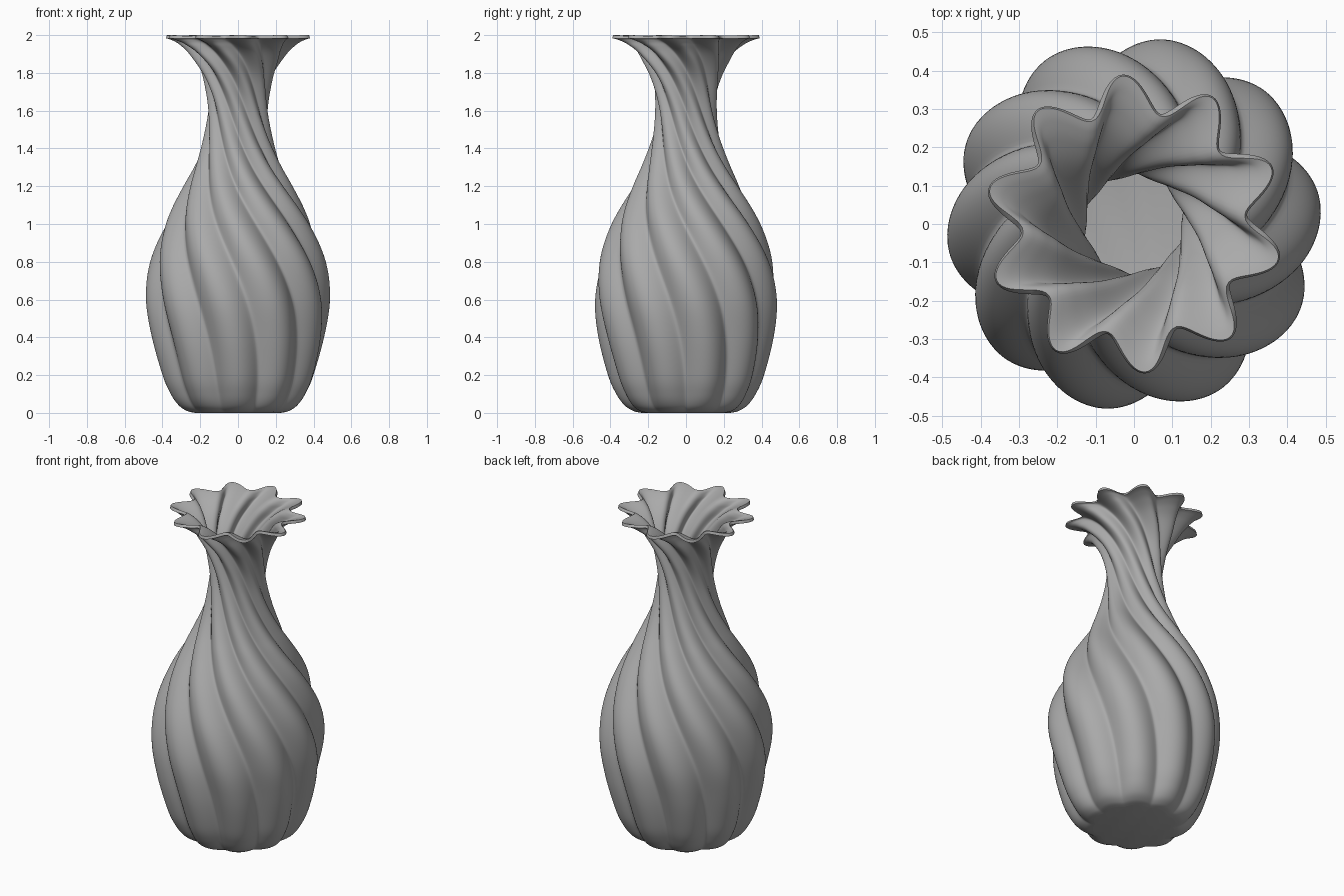
import bpy, bmesh, math

if "Cube" in bpy.data.objects:
    bpy.data.objects.remove(bpy.data.objects["Cube"])

# Profile stations: height, ridge radius, flute depth
PROFILE = [
    (0.000, 0.235, 0.016), (0.010, 0.278, 0.024), (0.040, 0.325, 0.034),
    (0.100, 0.369, 0.044), (0.200, 0.413, 0.052), (0.400, 0.465, 0.062),
    (0.600, 0.489, 0.066), (0.800, 0.466, 0.066), (1.000, 0.394, 0.060),
    (1.200, 0.289, 0.048), (1.300, 0.238, 0.040), (1.400, 0.199, 0.032),
    (1.500, 0.174, 0.026), (1.600, 0.163, 0.024), (1.700, 0.170, 0.027),
    (1.800, 0.198, 0.036), (1.900, 0.258, 0.056), (1.950, 0.312, 0.073),
    (1.974, 0.358, 0.088), (1.983, 0.391, 0.098),
]
LOBES, AROUND, STEPS = 10, 240, 7
TWIST, TWIST_POWER = math.radians(179), 2.25
WALL = 0.017


def catmull(a, b, c, d, t):
    return tuple(0.5 * (2 * q + (r - p) * t + (2 * p - 5 * q + 4 * r - s) * t * t
                        + (3 * q - p - 3 * r + s) * t ** 3)
                 for p, q, r, s in zip(a, b, c, d))


def stations():
    last = len(PROFILE) - 1
    for i in range(last):
        pts = [PROFILE[min(max(k, 0), last)] for k in range(i - 1, i + 3)]
        for s in range(STEPS):
            yield catmull(*pts, s / STEPS)
    yield PROFILE[-1]


# Twisted fluted wall: the turn speeds up towards the rim
bm = bmesh.new()
rings = []
for z, radius, depth in stations():
    turn = TWIST * (max(z, 0) / 2) ** TWIST_POWER
    sharp = 1.0 + 0.7 * max(0, (z - 1.4) / 0.6)   # narrower petals near the rim
    ring = []
    for j in range(AROUND):
        a = 2 * math.pi * j / AROUND
        wave = math.sqrt(math.sin(a * LOBES / 2) ** 2 + 0.012) / math.sqrt(1.012)
        r = radius - depth * (1 - wave ** sharp)
        ring.append(bm.verts.new((r * math.cos(a - turn), r * math.sin(a - turn), max(z, 0))))
    rings.append(ring)
for low, high in zip(rings, rings[1:]):
    for j in range(AROUND):
        k = (j + 1) % AROUND
        bm.faces.new((low[j], low[k], high[k], high[j]))

# Flat base
bm.faces.new(rings[0][::-1])

mesh = bpy.data.meshes.new("vase")
bm.to_mesh(mesh)
bm.free()
vase = bpy.data.objects.new("vase", mesh)
bpy.context.collection.objects.link(vase)

# Dark grey glaze
glaze = bpy.data.materials.new("grey_glaze")
glaze.diffuse_color = (0.4, 0.4, 0.4, 1)
glaze.use_nodes = True
glaze.node_tree.nodes["Principled BSDF"].inputs["Base Color"].default_value = glaze.diffuse_color
mesh.materials.append(glaze)

# Thin wall, open at the top, with a rounded lip
solid = vase.modifiers.new("wall", 'SOLIDIFY')
solid.thickness = WALL
solid.offset = -1
lip = vase.modifiers.new("lip", 'BEVEL')
lip.limit_method = 'ANGLE'
lip.angle_limit = math.radians(65)
lip.width = 0.006
lip.segments = 3

bpy.context.view_layer.objects.active = vase
vase.select_set(True)
bpy.ops.object.modifier_apply(modifier="wall")
bpy.ops.object.modifier_apply(modifier="lip")
bpy.ops.object.shade_smooth_by_angle(angle=math.radians(60))
